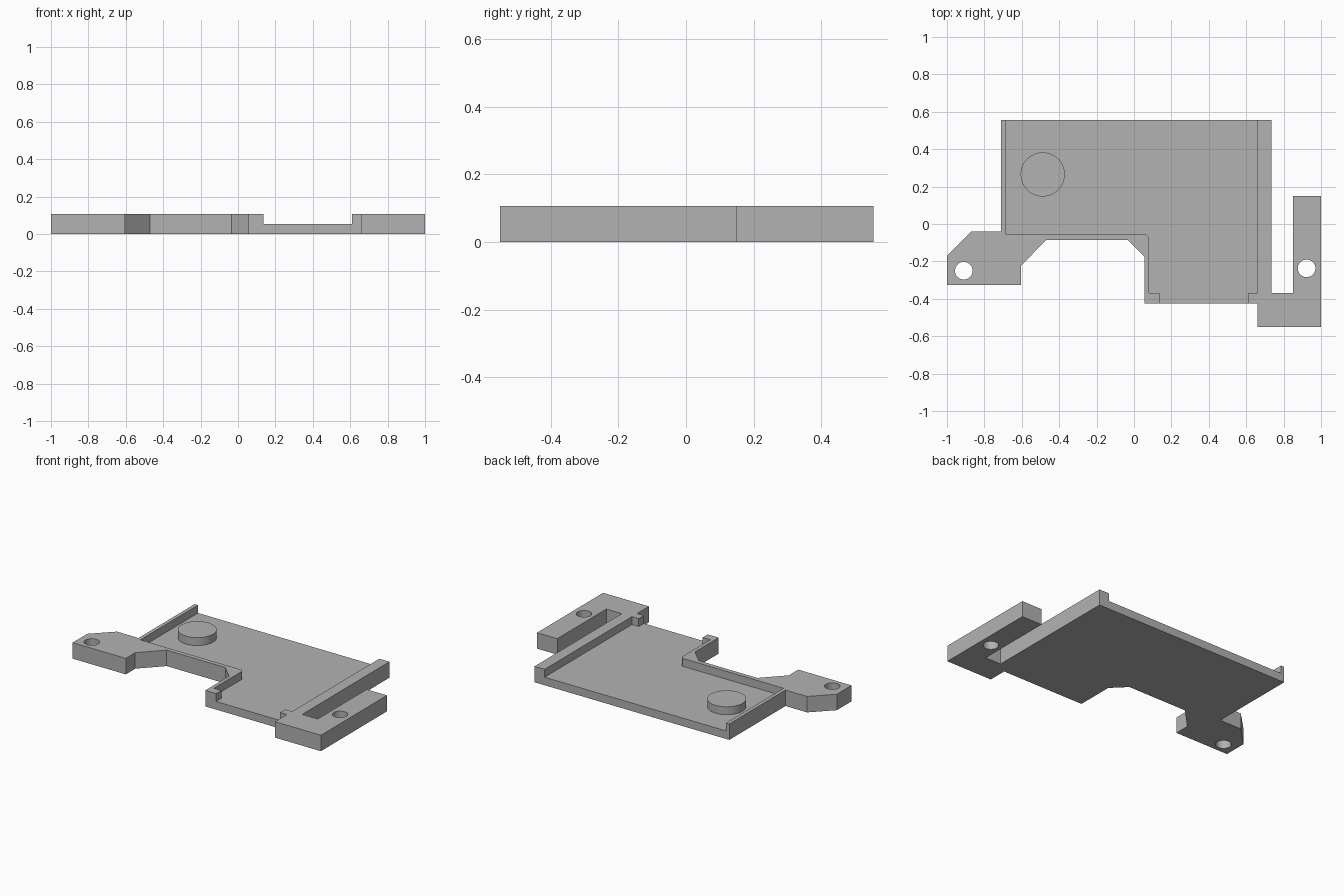
import bpy
import bmesh
import math

cube = bpy.data.objects.get("Cube")
if cube:
    bpy.data.objects.remove(cube, do_unlink=True)

TOP, FLOOR = 0.107, 0.054

grey = bpy.data.materials.new("plain grey")
grey.use_nodes = True
grey.diffuse_color = (0.448, 0.448, 0.448, 1)
grey.node_tree.nodes["Principled BSDF"].inputs["Base Color"].default_value = grey.diffuse_color


def prism(name, points, z0, z1):
    """Extrude a flat outline from z0 up to z1."""
    bm = bmesh.new()
    face = bm.faces.new([bm.verts.new((x, y, z0)) for x, y in points])
    moved = bmesh.ops.extrude_face_region(bm, geom=[face])["geom"]
    for v in moved:
        if isinstance(v, bmesh.types.BMVert):
            v.co.z = z1
    bmesh.ops.recalc_face_normals(bm, faces=bm.faces)
    mesh = bpy.data.meshes.new(name)
    bm.to_mesh(mesh)
    bm.free()
    mesh.materials.append(grey)
    obj = bpy.data.objects.new(name, mesh)
    bpy.context.collection.objects.link(obj)
    return obj


def circle(x, y, r, n=48):
    return [(x + r * math.cos(i * math.tau / n), y + r * math.sin(i * math.tau / n))
            for i in range(n)]


def cut(target, cutter):
    """Subtract the cutter, then discard it."""
    mod = target.modifiers.new("cut", "BOOLEAN")
    mod.operation = "DIFFERENCE"
    mod.solver = "EXACT"
    mod.object = cutter
    bpy.context.view_layer.objects.active = target
    bpy.ops.object.modifier_apply(modifier=mod.name)
    bpy.data.objects.remove(cutter, do_unlink=True)


def smooth(obj):
    bpy.ops.object.select_all(action="DESELECT")
    obj.select_set(True)
    bpy.context.view_layer.objects.active = obj
    bpy.ops.object.shade_smooth_by_angle(angle=math.radians(25))


# Plate with the chamfered ear on the right and the hooked arm on the left
plate = prism("mounting_plate", [
    (-0.71, 0.555), (-0.71, -0.04), (-0.87, -0.04), (-1, -0.17), (-1, -0.325),
    (-0.605, -0.325), (-0.605, -0.225), (-0.47, -0.085), (-0.035, -0.085),
    (0.055, -0.175), (0.055, -0.425), (0.66, -0.425), (0.66, -0.55), (1, -0.55),
    (1, 0.15), (0.85, 0.15), (0.85, -0.37), (0.735, -0.37), (0.735, 0.555)], 0, TOP)

# Recessed tray, open at the back and through the front gap
cut(plate, prism("tray_cutter", [
    (-0.685, 0.7), (-0.685, -0.055), (0.065, -0.055), (0.08, -0.07), (0.08, -0.37),
    (0.135, -0.37), (0.135, -0.5), (0.61, -0.5), (0.61, -0.37), (0.66, -0.37),
    (0.66, 0.7)], FLOOR, 0.3))

# Screw holes
for x, y in ((-0.91, -0.25), (0.923, -0.237)):
    cut(plate, prism("hole_cutter", circle(x, y, 0.047), -0.1, 0.3))
smooth(plate)

# Round boss standing in the tray
boss = prism("round_boss", circle(-0.488, 0.265, 0.118, 64), FLOOR - 0.02, TOP)
smooth(boss)
